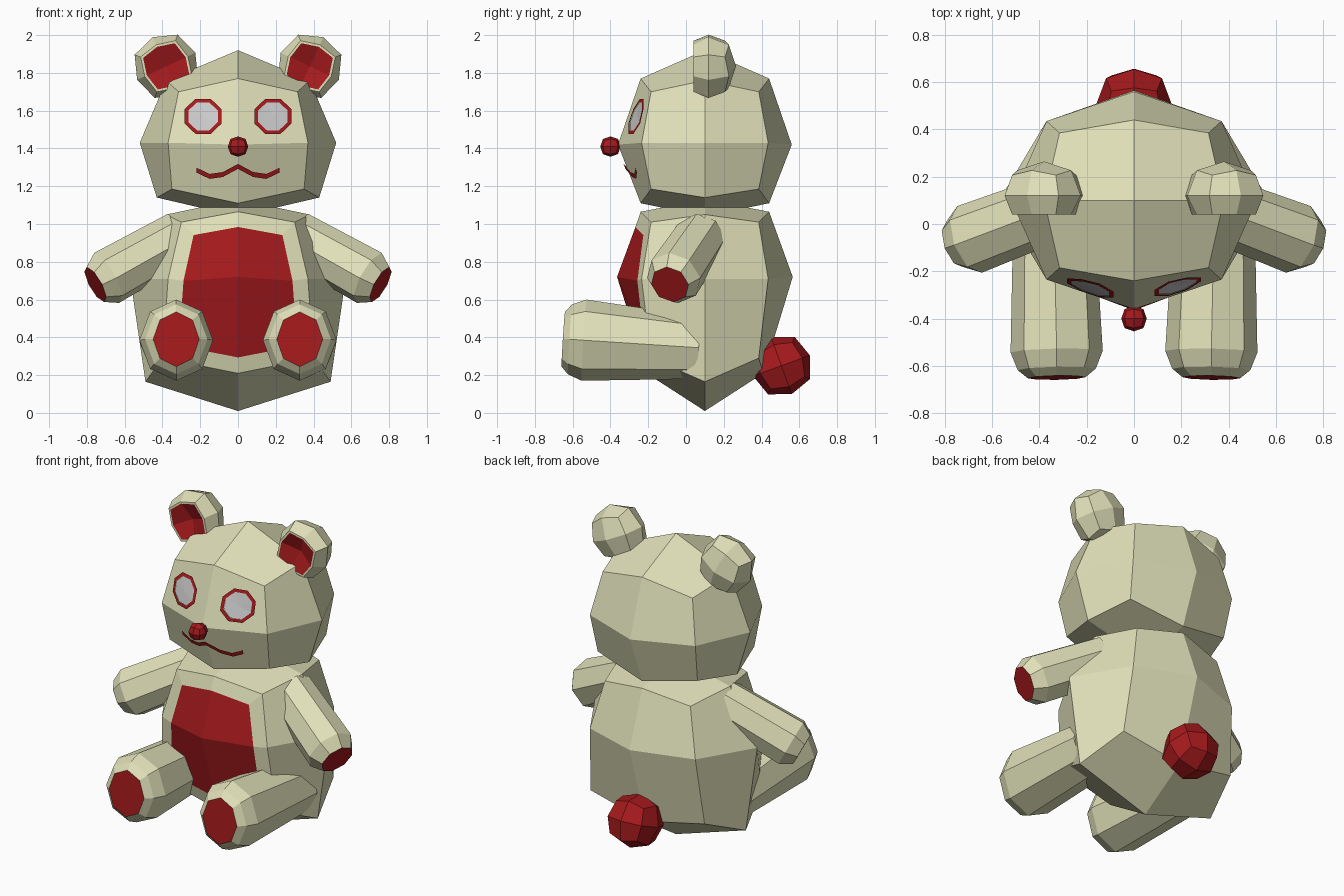
import bpy, bmesh, math
from mathutils import Vector, Matrix
from mathutils.bvhtree import BVHTree

if "Cube" in bpy.data.objects:
    bpy.data.objects.remove(bpy.data.objects["Cube"])


def material(name, color):
    m = bpy.data.materials.new(name)
    m.diffuse_color = color
    m.use_nodes = True
    m.node_tree.nodes["Principled BSDF"].inputs["Base Color"].default_value = m.diffuse_color
    return m


CREAM = material("cream", (0.75, 0.75, 0.49, 1))
RED = material("red", (0.38, 0.01, 0.012, 1))


def finish(name, bm, mats, recalc=True):
    if recalc:
        bmesh.ops.recalc_face_normals(bm, faces=bm.faces)
    me = bpy.data.meshes.new(name)
    bm.to_mesh(me)
    bm.free()
    for m in mats:
        me.materials.append(m)
    ob = bpy.data.objects.new(name, me)
    bpy.context.collection.objects.link(ob)
    return ob


def grid_cube():
    """Cube cut once each way: every coordinate is -1, 0 or 1."""
    bm = bmesh.new()
    bmesh.ops.create_cube(bm, size=2)
    bmesh.ops.subdivide_edges(bm, edges=bm.edges[:], cuts=1, use_grid_fill=True)
    return bm


def ball(r):
    bm = grid_cube()
    for v in bm.verts:
        n = sum(abs(c) > 0.5 for c in v.co)
        v.co *= r * (1, 1, 0.74, 0.6)[n]
    return bm


def shaped_block(poles, rings, cy=0.1):
    """poles: z of bottom/top; rings[k]: side (x,z), front (y,z), corner (x,y,z)."""
    bm = grid_cube()
    for v in bm.verts:
        i, j, k = (round(c) for c in v.co)
        side, front, corner = rings[k]
        if i and j:
            x, y, z = corner
        elif i:
            x, y, z = side[0], 0, side[1]
        elif j:
            x, y, z = 0, front[0], front[1]
        else:
            x, y, z = 0, 0, poles[k]
        v.co = (i * x, cy + j * y, z)
    return bm


def inset_front(bm, thickness):
    """Inset the four front faces and paint them with material 1."""
    bm.normal_update()
    mid = min(bm.verts, key=lambda v: v.co.y)
    faces = list(mid.link_faces)
    bmesh.ops.inset_region(bm, faces=faces, thickness=thickness,
                           use_even_offset=True, use_boundary=True)
    for f in faces:
        f.material_index = 1
    return mid


# Head
bm = shaped_block({-1: 1.04, 1: 1.92}, {
    -1: ((0.43, 1.14), (0.34, 1.11), (0.35, 0.285, 1.185)),
    0: ((0.52, 1.43), (0.46, 1.42), (0.37, 0.335, 1.43)),
    1: ((0.38, 1.76), (0.34, 1.77), (0.315, 0.285, 1.70))})
bmesh.ops.recalc_face_normals(bm, faces=bm.faces)
head_tree = BVHTree.FromBMesh(bm)
finish("head", bm, [CREAM])

# Body with belly patch
bm = shaped_block({-1: 0.01, 1: 1.13}, {
    -1: ((0.49, 0.165), (0.31, 0.21), (0.40, 0.285, 0.29)),
    0: ((0.57, 0.71), (0.465, 0.72), (0.37, 0.335, 0.71)),
    1: ((0.38, 1.05), (0.34, 1.065), (0.30, 0.285, 1.01))})
bmesh.ops.recalc_face_normals(bm, faces=bm.faces)
inset_front(bm, 0.085)
finish("body", bm, [CREAM, RED], recalc=False)


def limb(name, stations, up=Vector((0, 0, 1))):
    """Eight-sided tube; stations are (centre, width radius, height radius)."""
    bm = bmesh.new()
    axis = (Vector(stations[-1][0]) - Vector(stations[0][0])).normalized()
    u = axis.cross(up).normalized()
    w = u.cross(axis)
    rings = []
    for c, ru, rw in stations:
        ring = []
        for n in range(8):
            a = n * math.pi / 4
            ring.append(bm.verts.new(Vector(c) + u * ru * math.cos(a) + w * rw * math.sin(a)))
        rings.append(ring)
    for a, b in zip(rings, rings[1:]):
        for n in range(8):
            bm.faces.new((a[n], a[(n + 1) % 8], b[(n + 1) % 8], b[n]))
    bm.faces.new(rings[0])
    bm.faces.new(rings[-1]).material_index = 1
    finish(name, bm, [CREAM, RED])


def on_face(x, z, lift=0.01):
    """Point just in front of the head surface."""
    hit = head_tree.ray_cast(Vector((x, -2, z)), Vector((0, 1, 0)))[0]
    return hit - Vector((0, lift, 0))


for s, side in ((-1, "left"), (1, "right")):
    # Arms
    limb("arm_" + side, [((s * 0.31, 0.08, 0.93), 0.14, 0.14),
                         ((s * 0.695, -0.065, 0.715), 0.15, 0.15),
                         ((s * 0.755, -0.085, 0.68), 0.105, 0.105)])
    # Legs
    limb("leg_" + side, [((s * 0.34, 0.07, 0.345), 0.17, 0.165),
                         ((s * 0.327, -0.54, 0.385), 0.195, 0.215),
                         ((s * 0.327, -0.615, 0.39), 0.165, 0.185),
                         ((s * 0.327, -0.65, 0.39), 0.122, 0.145)])
    # Ears with hollow front
    bm = ball(0.17)
    bmesh.ops.recalc_face_normals(bm, faces=bm.faces)
    for v in bm.verts:
        v.co.y = -0.08 if v.co.y < -0.05 else v.co.y * 0.85
    mid = min(bm.verts, key=lambda v: v.co.y + v.co.x ** 2 + v.co.z ** 2)
    mid.co.y -= 0.001
    mid = inset_front(bm, 0.012)
    mid.co.y = -0.03
    bmesh.ops.transform(bm, verts=bm.verts, matrix=Matrix.Translation((s * 0.38, 0.12, 1.835))
                        @ Matrix.Rotation(s * math.radians(25), 4, 'Y'))
    finish("ear_" + side, bm, [CREAM, RED], recalc=False)

    # Eyes: octagon disc and rim laid on the face
    def octagon(bm, r, lift):
        return [bm.verts.new(on_face(s * 0.185 + r * 1.06 * math.cos(a), 1.57 + r * math.sin(a), lift))
                for a in ((n + 0.5) * math.pi / 4 for n in range(8))]
    bm = bmesh.new()
    ring = octagon(bm, 0.08, 0.012)
    centre = bm.verts.new(on_face(s * 0.185, 1.57, 0.012))
    for n in range(8):
        bm.faces.new((ring[n], ring[(n + 1) % 8], centre))
    finish("eye_" + side, bm, [], recalc=False)
    bm = bmesh.new()
    inner, outer = octagon(bm, 0.08, 0.014), octagon(bm, 0.1, 0.012)
    for n in range(8):
        m = (n + 1) % 8
        bm.faces.new((outer[n], outer[m], inner[m], inner[n]))
    finish("eye_rim_" + side, bm, [RED], recalc=False)

# Mouth ribbon
half = [(0, 1.305), (0.08, 1.262), (0.15, 1.252), (0.22, 1.285)]
path = [(-x, z) for x, z in half[:0:-1]] + half
bm = bmesh.new()
pairs = [(bm.verts.new(on_face(x, z - 0.013)), bm.verts.new(on_face(x, z + 0.013))) for x, z in path]
for a, b in zip(pairs, pairs[1:]):
    bm.faces.new((a[0], b[0], b[1], a[1]))
finish("mouth", bm, [RED], recalc=False)

# Nose and tail
for name, r, loc, tilt in (("nose", 0.054, (0, -0.4, 1.41), 0), ("tail", 0.16, (0, 0.505, 0.25), 20)):
    bm = ball(r)
    bmesh.ops.transform(bm, verts=bm.verts, matrix=Matrix.Translation(loc)
                        @ Matrix.Rotation(math.radians(tilt), 4, 'X'))
    finish(name, bm, [RED])
